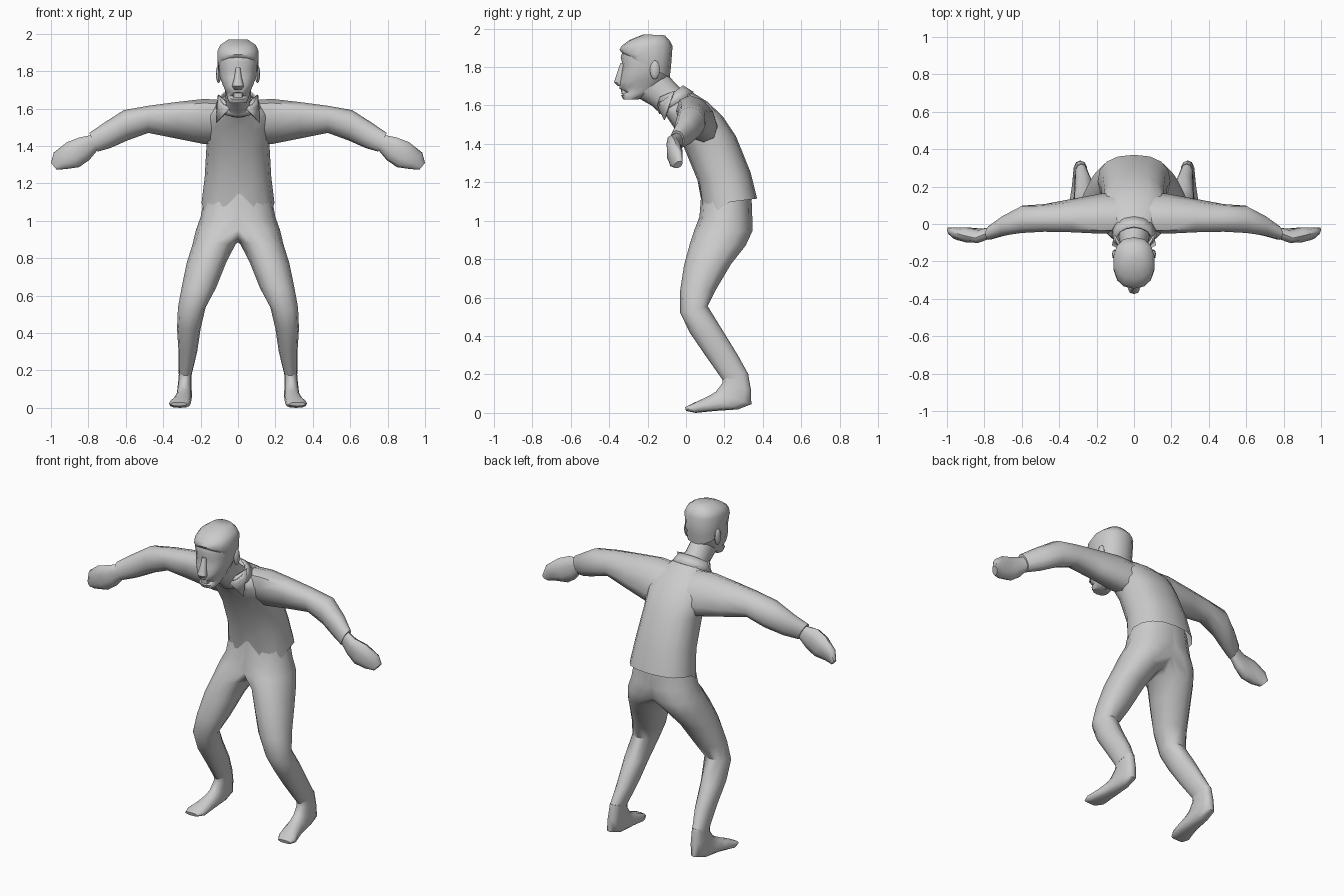
import bpy, bmesh, math
from mathutils import Vector

X, Y = Vector((1, 0, 0)), Vector((0, 1, 0))


def finish(bm, name, mirror=False, bisect=False, angle=50):
    bmesh.ops.recalc_face_normals(bm, faces=bm.faces)
    me = bpy.data.meshes.new(name)
    bm.to_mesh(me)
    bm.free()
    ob = bpy.data.objects.new(name, me)
    bpy.context.collection.objects.link(ob)
    if mirror:
        m = ob.modifiers.new("mirror", 'MIRROR')
        m.use_bisect_axis[0] = bisect
        m.use_clip = bisect
    bpy.ops.object.select_all(action='DESELECT')
    ob.select_set(True)
    bpy.context.view_layer.objects.active = ob
    bpy.ops.object.shade_smooth_by_angle(angle=math.radians(angle))
    return ob


def loft(name, rings, axis=X, sides=12, power=1.0, offsets=None, caps=(True, True), **kw):
    """Each ring: two ends of a diameter and a half width along axis."""
    bm = bmesh.new()
    loops = []
    for p, q, w in rings:
        p, q = Vector(p), Vector(q)
        loop = []
        for i in range(sides):
            a = math.tau * i / sides
            c, s = math.cos(a), math.sin(a)
            c = math.copysign(abs(c) ** power, c)
            s = math.copysign(abs(s) ** power, s)
            loop.append(bm.verts.new((p + q) / 2 + (p - q) / 2 * c + axis * w * s))
        loops.append(loop)
    for i, dz in (offsets or {}).items():
        loops[0][i % sides].co.z += dz
    for a, b in zip(loops, loops[1:]):
        for i in range(sides):
            j = (i + 1) % sides
            bm.faces.new((a[i], a[j], b[j], b[i]))
    if caps[0]:
        bm.faces.new(loops[0])
    if caps[1]:
        bm.faces.new(loops[-1])
    return finish(bm, name, **kw)


def body(rows):
    """Rows (x centre, half width, front y, front z, back y, back z) to rings."""
    return [((x, yf, zf), (x, yb, zb), w) for x, w, yf, zf, yb, zb in rows]


# shirt with a torn zigzag hem at the front
zigzag = {0: .045, 1: -.055, -1: -.055, 2: .01, -2: .01, 3: -.035, -3: -.035}
loft("shirt", body([
    (0, .195, .085, 1.08, .37, 1.115),
    (0, .178, .06, 1.21, .335, 1.255),
    (0, .168, -.01, 1.38, .26, 1.44),
    (0, .185, -.06, 1.48, .19, 1.545),
    (0, .165, -.10, 1.54, .11, 1.62),
    (0, .105, -.13, 1.575, .03, 1.67)]),
    sides=16, power=.85, offsets=zigzag, caps=(False, True))

# trousers and feet, cut at the centre line and mirrored
loft("leg", body([
    (0, .175, .08, 1.15, .34, 1.15),
    (.01, .19, .07, 1.02, .345, 1.02),
    (.07, .155, .045, .955, .345, .945),
    (.128, .115, .02, .88, .31, .87),
    (.17, .105, -.01, .77, .235, .775),
    (.21, .092, -.03, .64, .155, .64),
    (.247, .074, -.03, .52, .113, .555),
    (.263, .063, .02, .417, .19, .43),
    (.268, .05, .10, .30, .27, .30),
    (.282, .035, .195, .165, .325, .20)]),
    power=.92, mirror=True, bisect=True)
loft("foot", body([
    (.281, .034, .19, .18, .322, .21),
    (.284, .036, .19, .155, .338, .12),
    (.287, .04, .155, .11, .34, .045),
    (.29, .043, .125, .092, .27, .018),
    (.297, .048, .08, .07, .15, .01),
    (.311, .058, .025, .045, .05, .0),
    (.318, .042, -.005, .03, .0, .01)]),
    power=.8, mirror=True)

# sleeves and mitten hands
loft("sleeve", [
    ((.08, .02, 1.645), (.12, .10, 1.41), .10),
    ((.18, .02, 1.652), (.18, .09, 1.41), .10),
    ((.33, .02, 1.635), (.33, .07, 1.44), .085),
    ((.48, .02, 1.615), (.48, .045, 1.47), .073),
    ((.61, .02, 1.592), (.59, .03, 1.43), .075),
    ((.715, -.01, 1.525), (.68, -.01, 1.39), .055),
    ((.795, -.05, 1.47), (.75, -.045, 1.37), .038)],
    axis=Y, sides=10, power=.95, mirror=True)
loft("hand", [
    ((.775, -.045, 1.46), (.745, -.045, 1.385), .03),
    ((.85, -.075, 1.445), (.795, -.05, 1.325), .035),
    ((.915, -.06, 1.42), (.85, -.06, 1.287), .042),
    ((.985, -.04, 1.365), (.92, -.065, 1.277), .032),
    ((1.0, -.03, 1.31), (.97, -.05, 1.273), .02)],
    axis=Y, sides=10, power=.9, mirror=True)

# neck
loft("neck", body([
    (0, .085, -.125, 1.55, .01, 1.65),
    (0, .07, -.18, 1.60, -.05, 1.71),
    (0, .068, -.26, 1.645, -.095, 1.76)]))

# head with an open mouth between chin and upper lip
loft("head", body([
    (0, .045, -.325, 1.63, -.25, 1.63),
    (0, .058, -.338, 1.652, -.19, 1.66),
    (0, .062, -.315, 1.668, -.17, 1.675),
    (0, .068, -.347, 1.688, -.13, 1.70),
    (0, .085, -.348, 1.72, -.095, 1.75),
    (0, .10, -.338, 1.765, -.085, 1.785),
    (0, .104, -.33, 1.81, -.08, 1.83),
    (0, .107, -.34, 1.85, -.077, 1.87),
    (0, .103, -.325, 1.90, -.08, 1.91),
    (0, .06, -.24, 1.955, -.13, 1.955)]),
    sides=14, power=.85)

# hair cap, lower at the back
loft("hair", body([
    (0, .106, -.335, 1.875, -.085, 1.745),
    (0, .111, -.345, 1.89, -.078, 1.80),
    (0, .111, -.335, 1.91, -.07, 1.91),
    (0, .098, -.295, 1.94, -.085, 1.937),
    (0, .055, -.22, 1.97, -.11, 1.965)]),
    sides=14, power=.85)

# nose and teeth
loft("nose", body([
    (0, .012, -.342, 1.82, -.31, 1.82),
    (0, .02, -.36, 1.765, -.32, 1.765),
    (0, .032, -.375, 1.72, -.32, 1.72),
    (0, .02, -.355, 1.70, -.32, 1.70)]), sides=8)
loft("teeth", body([
    (0, .026, -.336, 1.66, -.30, 1.66),
    (0, .026, -.338, 1.685, -.30, 1.685)]), sides=8, power=.6)

# ears
bm = bmesh.new()
bmesh.ops.create_uvsphere(bm, u_segments=8, v_segments=6, radius=1)
bmesh.ops.scale(bm, vec=(.014, .026, .05), verts=bm.verts)
bmesh.ops.translate(bm, vec=(.104, -.162, 1.785), verts=bm.verts)
finish(bm, "ear", mirror=True)

# collar band and pointed flaps
band = loft("collar_band", body([
    (0, .12, -.14, 1.555, .04, 1.67),
    (0, .10, -.155, 1.60, -.015, 1.705)]),
    sides=14, caps=(False, False))
bm = bmesh.new()
bm.faces.new([bm.verts.new(v) for v in (
    (.108, -.065, 1.675), (.118, -.115, 1.525), (.05, -.15, 1.60), (.075, -.135, 1.645))])
flap = finish(bm, "collar_flap", mirror=True)
for ob in (band, flap):
    ob.modifiers.new("thickness", 'SOLIDIFY').thickness = .008
